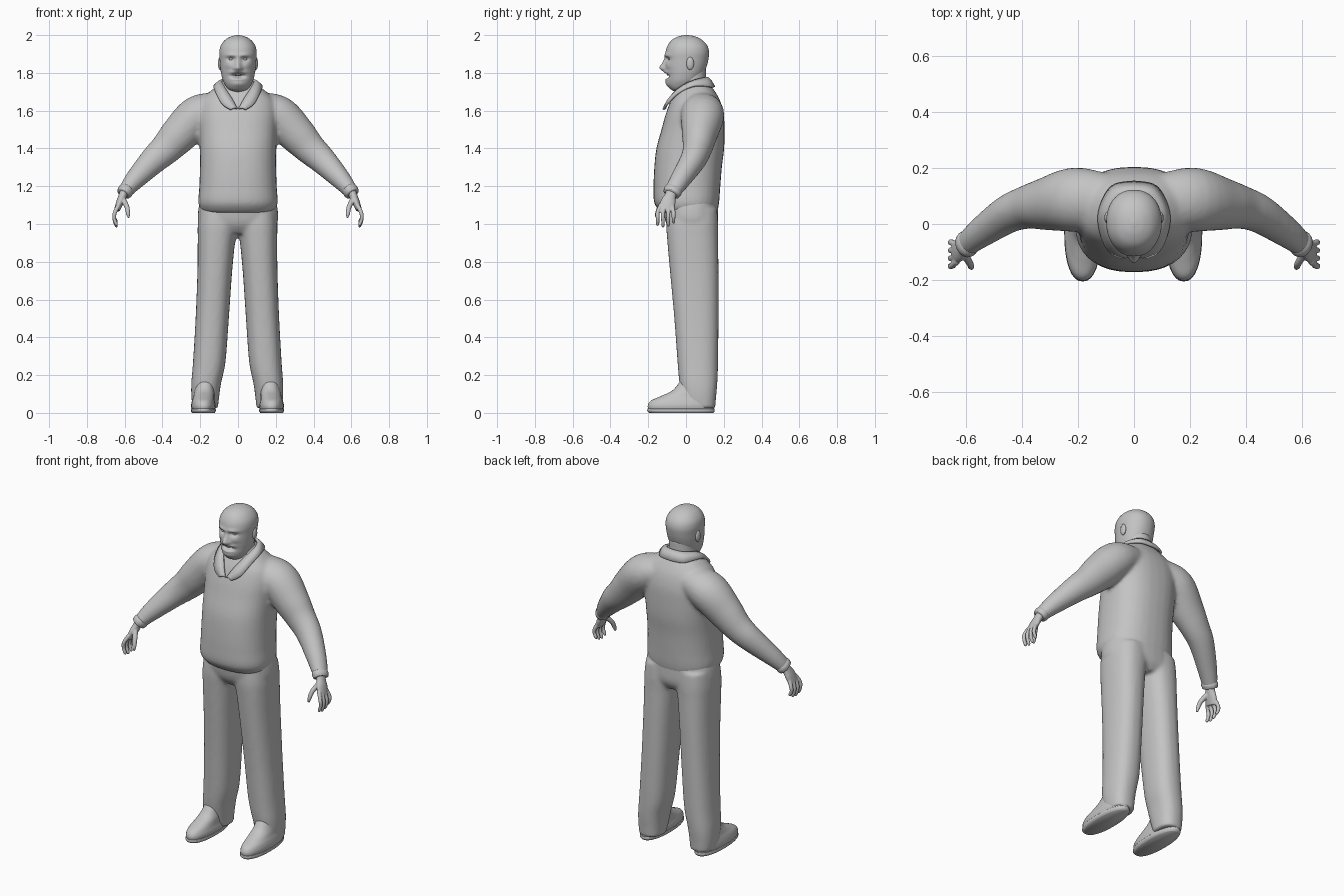
import bpy, bmesh, math
from mathutils import Vector

cube = bpy.data.objects.get("Cube")
if cube:
    bpy.data.objects.remove(cube, do_unlink=True)

grey = bpy.data.materials.new("plain_grey")
grey.use_nodes = True
GREY = (0.55, 0.55, 0.55, 1)
grey.diffuse_color = GREY
grey.node_tree.nodes["Principled BSDF"].inputs["Base Color"].default_value = GREY


def finish(name, bm):
    bmesh.ops.recalc_face_normals(bm, faces=bm.faces)
    for f in bm.faces:
        f.smooth = True
    mesh = bpy.data.meshes.new(name)
    bm.to_mesh(mesh)
    bm.free()
    mesh.materials.append(grey)
    ob = bpy.data.objects.new(name, mesh)
    bpy.context.collection.objects.link(ob)
    return ob


def spline(rows, steps):
    """Catmull-Rom curve through rows of numbers."""
    rows = [Vector(r) for r in rows]
    out = []
    for i in range(len(rows) - 1):
        a, b, c, d = (rows[max(i - 1, 0)], rows[i], rows[i + 1],
                      rows[min(i + 2, len(rows) - 1)])
        for s in range(steps):
            t = s / steps
            out.append((b * 2 + (c - a) * t + (a * 2 - b * 5 + c * 4 - d) * t * t
                        + (b * 3 - a - c * 3 + d) * t ** 3) / 2)
    return out + [rows[-1]]


def loft(bm, rows, n=32, steps=5, power=2.0, swept=False):
    """Skin rounded sections (x, y, z, half width, half depth)."""
    rows = spline(rows, steps)
    rings = []
    for i, r in enumerate(rows):
        axis = Vector((0, 0, 1))
        if swept:
            axis = (rows[min(i + 1, len(rows) - 1)] - rows[max(i - 1, 0)])
            axis = Vector(axis[:3]).normalized()
        side = Vector((0, 1, 0))
        side = (side - axis * side.dot(axis)).normalized()
        up = side.cross(axis)
        ring = []
        for k in range(n):
            c, s = math.cos(math.tau * k / n), math.sin(math.tau * k / n)
            c = math.copysign(abs(c) ** (2 / power), c)
            s = math.copysign(abs(s) ** (2 / power), s)
            ring.append(bm.verts.new(Vector(r[:3]) + up * c * r[3] + side * s * r[4]))
        rings.append(ring)
    for a, b in zip(rings, rings[1:]):
        for k in range(n):
            bm.faces.new((a[k], a[k - 1], b[k - 1], b[k]))
    bm.faces.new(rings[0])
    bm.faces.new(rings[-1])


def upright(profile, x_scale=1.0):
    """Turn (x, z, half width, front y, back y) into loft rows."""
    return [(x * x_scale, (f + b) / 2, z, w, (b - f) / 2) for x, z, w, f, b in profile]


def flip(rows, sx):
    return [(r[0] * sx, *r[1:]) for r in rows]


def fuse(ob, voxel, rounds):
    m = ob.modifiers.new("fuse", "REMESH")
    m.mode = "VOXEL"
    m.voxel_size = voxel
    m.use_smooth_shade = True
    s = ob.modifiers.new("soften", "SMOOTH")
    s.factor = 0.5
    s.iterations = rounds


def ellipsoid(name, loc, scale):
    bm = bmesh.new()
    bmesh.ops.create_uvsphere(bm, u_segments=20, v_segments=12, radius=1)
    for v in bm.verts:
        v.co = Vector(v.co[i] * scale[i] + loc[i] for i in range(3))
    return finish(name, bm)


# Sweater: torso and both sleeves fused together
torso = [(0, 1.06, .19, -.13, .165), (0, 1.11, .21, -.168, .175), (0, 1.2, .205, -.172, .182),
         (0, 1.3, .202, -.168, .19), (0, 1.4, .203, -.157, .202), (0, 1.5, .207, -.13, .204),
         (0, 1.58, .21, -.108, .2), (0, 1.65, .195, -.082, .182), (0, 1.7, .15, -.055, .155),
         (0, 1.74, .1, -.03, .125), (0, 1.76, .08, -.015, .11)]
sleeve = [(.1, .08, 1.62, .08, .1), (.21, .087, 1.575, .107, .115), (.31, .072, 1.475, .1, .095),
          (.38, .06, 1.4, .085, .078), (.45, .035, 1.335, .073, .068),
          (.55, -.033, 1.23, .053, .054), (.603, -.076, 1.165, .037, .044)]
bm = bmesh.new()
loft(bm, upright(torso), power=2.4)
for sx in (1, -1):
    loft(bm, flip(sleeve, sx), swept=True)
fuse(finish("sweater", bm), .011, 7)

# Trousers: hips and both legs fused together
hips = [(0, .95, .13, -.07, .14), (0, 1.0, .205, -.105, .168),
        (0, 1.08, .21, -.12, .17), (0, 1.16, .19, -.13, .165)]
leg = [(.165, .025, .067, 0, .155), (.165, .09, .074, -.02, .16), (.16, .16, .079, -.035, .166),
       (.145, .27, .086, -.045, .17), (.13, .5, .088, -.062, .172), (.117, .75, .092, -.085, .172),
       (.108, .92, .1, -.1, .17), (.1, 1.0, .108, -.105, .17), (.095, 1.08, .105, -.1, .165)]
bm = bmesh.new()
loft(bm, upright(hips), power=2.4)
for sx in (1, -1.05):
    loft(bm, upright(leg, sx), power=2.4)
fuse(finish("trousers", bm), .01, 6)

# Shoes with a thin sole
shoe = [(.178, .018, .062, -.2, .148), (.178, .04, .065, -.202, .152),
        (.178, .065, .06, -.185, .152), (.175, .088, .056, -.135, .15),
        (.172, .12, .054, -.07, .148), (.168, .17, .05, -.03, .14)]
sole = [(.178, 0, .06, -.195, .145), (.178, .01, .066, -.205, .152), (.178, .022, .065, -.204, .151)]
for label, sx in (("left", 1), ("right", -1.03)):
    bm = bmesh.new()
    loft(bm, upright(shoe, sx), power=2.3)
    loft(bm, upright(sole, sx), power=2.3)
    finish(label + "_shoe", bm)

# Hands: palm, four curled fingers and a thumb, plus sleeve cuffs
palm = [(.598, -.072, 1.18, .024, .03), (.61, -.083, 1.15, .022, .03),
        (.625, -.095, 1.115, .02, .04), (.64, -.105, 1.075, .016, .04)]
cuff = [(.588, -.064, 1.185, .038, .046), (.597, -.071, 1.173, .042, .049),
        (.606, -.078, 1.16, .038, .045)]
thumb = [(.608, -.105, 1.13, .015, .016), (.588, -.138, 1.09, .013, .013),
         (.582, -.153, 1.055, .011, .011), (.579, -.158, 1.032, .005, .005)]
for label, sx in (("left", 1), ("right", -1)):
    bm = bmesh.new()
    loft(bm, flip(palm, sx), swept=True)
    loft(bm, flip(thumb, sx), n=16, swept=True)
    for i in range(4):
        y = -.074 - .02 * i
        low = (.02, .005, 0, .008)[i]
        out = y - .008 * (i - 1)
        finger = [(.632, y, 1.1, .012, .011), (.652, out, 1.06, .011, .011),
                  (.655, out, 1.025 + low / 2, .01, .01),
                  (.645, out, .992 + low, .009, .009), (.64, out, .982 + low, .004, .004)]
        loft(bm, flip(finger, sx), n=16, swept=True)
    fuse(finish(label + "_hand", bm), .004, 3)
    bm = bmesh.new()
    loft(bm, flip(cuff, sx), swept=True)
    finish(label + "_cuff", bm)

# Neck
bm = bmesh.new()
loft(bm, upright([(0, 1.62, .085, -.05, .11), (0, 1.7, .078, -.045, .108),
                  (0, 1.76, .076, -.05, .106), (0, 1.82, .076, -.05, .105)]))
finish("neck", bm)

# Head: smooth skull, with the face raised and sunk by soft bumps
skull = [(0, 1.7, .02, -.055, -.01), (0, 1.715, .052, -.082, .02), (0, 1.75, .076, -.098, .065),
         (0, 1.79, .088, -.103, .092), (0, 1.83, .094, -.106, .108), (0, 1.87, .097, -.108, .118),
         (0, 1.91, .099, -.108, .122), (0, 1.945, .091, -.097, .112), (0, 1.975, .068, -.074, .085),
         (0, 1.993, .037, -.04, .048), (0, 2.0, .006, -.005, .012)]
# Each bump: x, z, spread in x, spread in z, height
bumps = [(0, 1.826, .014, .014, .026), (0, 1.85, .01, .022, .014),
         (.017, 1.822, .008, .007, .007), (.035, 1.893, .022, .008, .008),
         (.036, 1.873, .015, .009, -.014), (.048, 1.838, .016, .014, .006),
         (.02, 1.804, .02, .007, .008), (0, 1.783, .02, .0075, -.032),
         (0, 1.767, .022, .006, .008), (0, 1.742, .03, .014, .011)]
bm = bmesh.new()
loft(bm, upright(skull), n=112, steps=9, power=2.15)
for v in bm.verts:
    x, y, z = v.co
    if y < 0:
        for bx, bz, wx, wz, h in bumps:
            d = ((abs(x) - bx) / wx) ** 2 + ((z - bz) / wz) ** 2
            v.co.y -= h * math.exp(-d / 2) * min(1, -y / .03)
finish("head", bm)

# Eyes, ears and teeth
for label, sx in (("left", 1), ("right", -1)):
    ellipsoid(label + "_eye", (.036 * sx, -.083, 1.873), (.013, .011, .008))
    ellipsoid(label + "_ear", (.095 * sx, .022, 1.85), (.011, .02, .034))
ellipsoid("upper_teeth", (0, -.094, 1.79), (.016, .008, .004))

# Folded collar open to a V at the front
inner = [(0, .112, 1.775), (.055, .098, 1.772), (.085, .04, 1.757),
         (.07, -.03, 1.722), (.035, -.083, 1.668), (.004, -.112, 1.61)]
outer = [(0, .15, 1.725), (.08, .132, 1.727), (.125, .04, 1.73),
         (.115, -.045, 1.69), (.085, -.1, 1.635), (.04, -.12, 1.605)]
bm = bmesh.new()
rows = []
for a, b in zip(spline(inner, 5), spline(outer, 5)):
    crest = (a + b) / 2 + Vector((0, 0, .006))
    rows.append([bm.verts.new(p) for p in (a, crest, b)])
for p, q in zip(rows, rows[1:]):
    for k in range(2):
        bm.faces.new((p[k], p[k + 1], q[k + 1], q[k]))
collar = finish("collar", bm)
collar.modifiers.new("mirror", "MIRROR").use_clip = True
thick = collar.modifiers.new("thickness", "SOLIDIFY")
thick.thickness = .012
thick.offset = 0
